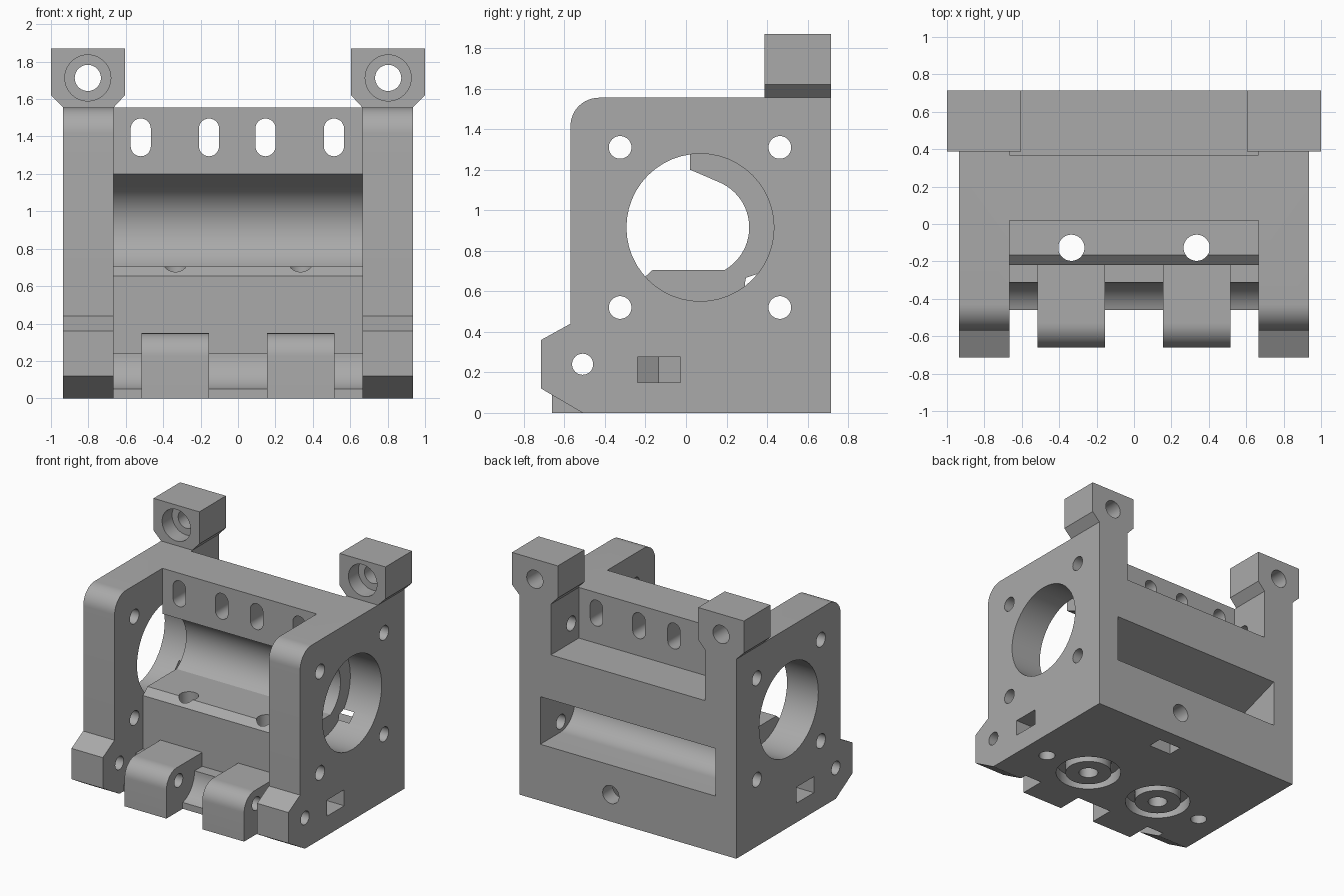
import bpy, bmesh, math

if "Cube" in bpy.data.objects:
    bpy.data.objects.remove(bpy.data.objects["Cube"], do_unlink=True)

grey = bpy.data.materials.new("plain grey")
grey.use_nodes = True
grey.diffuse_color = (0.4, 0.4, 0.4, 1)
grey.node_tree.nodes["Principled BSDF"].inputs["Base Color"].default_value = (0.4, 0.4, 0.4, 1)


def arc(cy, cz, r, start, end, steps):
    """Points on an arc, angles in degrees."""
    angles = [math.radians(start + (end - start) * i / steps) for i in range(steps + 1)]
    return [(cy + r * math.cos(a), cz + r * math.sin(a)) for a in angles]


def prism(name, axis, profile, lo, hi):
    """Extrude a 2D profile along an axis; the profile uses the other two axes in order."""
    place = {"x": lambda a, b, t: (t, a, b),
             "y": lambda a, b, t: (a, t, b),
             "z": lambda a, b, t: (a, b, t)}[axis]
    bm = bmesh.new()
    ends = [[bm.verts.new(place(a, b, t)) for a, b in profile] for t in (lo, hi)]
    bm.faces.new(ends[0])
    bm.faces.new(ends[1])
    n = len(profile)
    for i in range(n):
        j = (i + 1) % n
        bm.faces.new((ends[0][i], ends[0][j], ends[1][j], ends[1][i]))
    bmesh.ops.recalc_face_normals(bm, faces=bm.faces)
    mesh = bpy.data.meshes.new(name)
    bm.to_mesh(mesh)
    bm.free()
    mesh.materials.append(grey)
    obj = bpy.data.objects.new(name, mesh)
    bpy.context.collection.objects.link(obj)
    return obj


def rod(axis, a, b, r, lo, hi):
    return prism("rod", axis, arc(a, b, r, 0, 352.5, 47), lo, hi)


def box(axis, a0, a1, b0, b1, lo, hi):
    return prism("block", axis, [(a0, b0), (a1, b0), (a1, b1), (a0, b1)], lo, hi)


def combine(tool, operation):
    """Boolean the tool into the housing, then remove it."""
    tool.hide_render = True
    mod = housing.modifiers.new("combine", "BOOLEAN")
    mod.operation = operation
    mod.solver = "EXACT"
    mod.object = tool
    bpy.context.view_layer.objects.active = housing
    bpy.ops.object.modifier_apply(modifier=mod.name)
    bpy.data.objects.remove(tool, do_unlink=True)


def cut(tool):
    combine(tool, "DIFFERENCE")


def add(tool):
    combine(tool, "UNION")


# Full-width block with the side plate outline
outline = [(0.715, 0), (0.715, 1.555)] + arc(-0.43, 1.415, 0.14, 90, 180, 12)
outline += [(-0.57, 0.44), (-0.715, 0.36), (-0.715, 0.12), (-0.51, 0)]
housing = prism("housing", "x", outline, -0.935, 0.935)

# Open front between the plates: hinge clearance, step, round channel
front = [(-1, -0.1), (-0.46, -0.1)] + arc(-0.51, 0.24, 0.197, -75, 0, 14)
front += [(-0.22, 0.24), (-0.22, 0.655), (-0.165, 0.705)]
front += arc(0.07, 0.915, 0.242, -60, 68, 24)
front += [(0.02, 1.2), (0.02, 1.7), (-1, 1.7)]
cut(prism("front_space", "x", front, -0.665, 0.665))

# Upper rear notch and the long rear pocket with a curved floor
cut(box("x", 0.37, 0.9, 1.16, 1.8, -0.665, 0.665))
pocket = [(0.8, 0.84), (0.8, 0.44)] + arc(0.47, 0.62, 0.18, 270, 165, 18)
cut(prism("rear_pocket", "x", pocket, -0.755, 0.755))

# Slotted holes in the upper wall
for x in (-0.52, -0.155, 0.147, 0.513):
    slot = arc(x, 1.442, 0.054, 0, 180, 14) + arc(x, 1.348, 0.054, 180, 360, 14)
    cut(prism("wall_slot", "y", slot, -0.1, 0.5))

for s in (-1, 1):
    # Hinge lug with a rounded upper front edge
    lug = [(-0.2, 0.0), (-0.2, 0.348), (-0.53, 0.348)]
    lug += arc(-0.535, 0.223, 0.125, 90, 180, 12) + [(-0.66, 0)]
    add(prism("hinge_lug", "x", lug, *sorted((s * 0.155, s * 0.515))))

    # Mounting ear with chamfered underside and a counterbored hole
    ear = [(0.7, 1.5), (0.9, 1.5), (0.935, 1.555), (1, 1.62), (1, 1.87),
           (0.605, 1.87), (0.605, 1.62), (0.665, 1.555)]
    add(prism("ear", "y", [(s * x, z) for x, z in ear], 0.388, 0.715))
    cut(rod("y", s * 0.803, 1.713, 0.07, 0.2, 0.9))
    cut(rod("y", s * 0.803, 1.713, 0.123, 0.2, 0.51))

    # Large side opening and its four screw holes
    side = sorted((s * 0.665, s * 1.1))
    cut(rod("x", 0.07, 0.915, 0.364, *side))
    for y in (-0.325, 0.463):
        for z in (0.52, 1.31):
            cut(rod("x", y, z, 0.056, *side))

    # Nut pocket in the plate and the screw hole below it
    nut = [(1.1, -0.24), (0.69, -0.24), (0.63, -0.135), (0.69, -0.027), (1.1, -0.027)]
    cut(prism("nut_pocket", "z", [(s * x, y) for x, y in nut], 0.15, 0.275))
    cut(rod("z", s * 0.735, -0.13, 0.06, -0.1, 0.4))

    # Ring groove around the vertical through hole
    cut(rod("z", s * 0.335, -0.127, 0.24, -0.1, 0.09))
    add(rod("z", s * 0.335, -0.127, 0.17, 0, 0.12))
    cut(rod("z", s * 0.335, -0.127, 0.07, -0.1, 0.9))

# Hinge pin hole through lugs and plates
cut(rod("x", -0.51, 0.24, 0.052, -1.1, 1.1))

# Rear screw hole and the nut slot under it
cut(rod("y", 0.148, 0.21, 0.07, 0.35, 0.9))
cut(box("z", 0.05, 0.245, 0.475, 0.59, -0.1, 0.31))

# Smooth curves, crisp edges
bpy.ops.object.select_all(action="DESELECT")
housing.select_set(True)
bpy.context.view_layer.objects.active = housing
bpy.ops.object.shade_smooth_by_angle(angle=math.radians(25))
